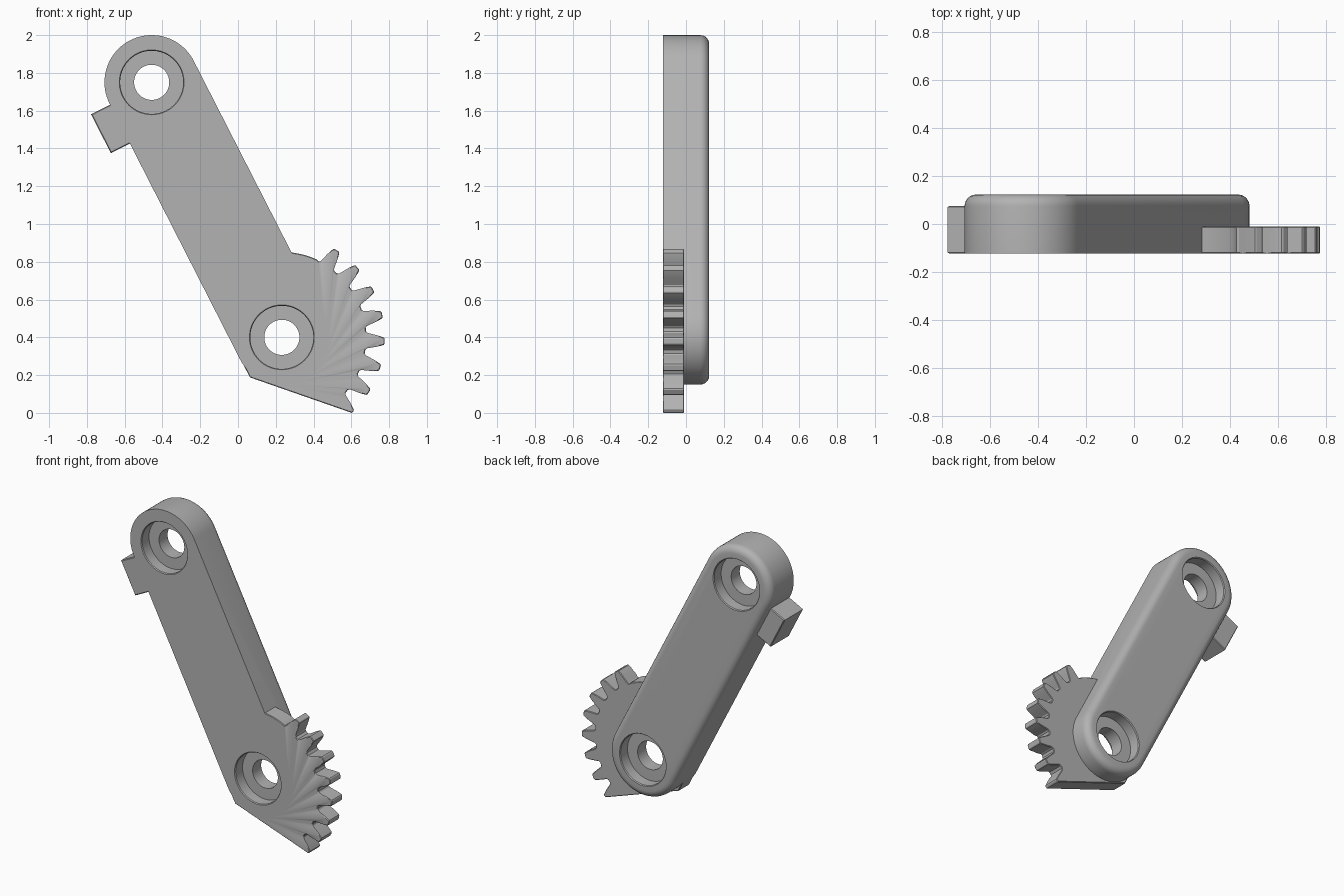
import bpy, bmesh
from math import pi, cos, sin, radians, atan2
from mathutils import Vector, Matrix

cube = bpy.data.objects.get("Cube")
if cube:
    bpy.data.objects.remove(cube, do_unlink=True)

steel = bpy.data.materials.new("satin grey")
steel.use_nodes = True
GREY = (0.45, 0.45, 0.45, 1)
steel.diffuse_color = GREY
steel.node_tree.nodes["Principled BSDF"].inputs["Base Color"].default_value = GREY

# Pivot centres in the x-z plane, and the arm's own axes
TOP = Vector((-0.457, 1.75))
LOW = Vector((0.232, 0.40))
ALONG = (LOW - TOP).normalized()
SIDE = Vector((ALONG.y, -ALONG.x))
FRONT, BACK = -0.123, 0.123
RADIUS = 0.25


def polar(centre, r, angle):
    return centre + Vector((cos(angle), sin(angle))) * r


def arc(centre, r, start, end, steps):
    return [polar(centre, r, start + (end - start) * i / steps) for i in range(steps + 1)]


def make_object(name, bm):
    bmesh.ops.recalc_face_normals(bm, faces=bm.faces)
    mesh = bpy.data.meshes.new(name)
    bm.to_mesh(mesh)
    bm.free()
    mesh.materials.append(steel)
    obj = bpy.data.objects.new(name, mesh)
    bpy.context.collection.objects.link(obj)
    return obj


def slab(name, outline, y0, y1, front_bevel=0, back_bevel=0, segments=1):
    """Extrude an x-z outline from y0 to y1 and round its rims."""
    bm = bmesh.new()
    face = bm.faces.new([bm.verts.new((p.x, y0, p.y)) for p in outline])
    out = bmesh.ops.extrude_face_region(bm, geom=[face])
    for v in out["geom"]:
        if isinstance(v, bmesh.types.BMVert):
            v.co.y = y1
    for y, width in ((y0, front_bevel), (y1, back_bevel)):
        if width:
            rim = [e for e in bm.edges if all(abs(v.co.y - y) < 1e-5 for v in e.verts)]
            bmesh.ops.bevel(bm, geom=rim, offset=width, offset_type='OFFSET',
                            segments=segments, profile=0.5, affect='EDGES')
    return make_object(name, bm)


def bore_cutter(name, centre):
    """Stepped round cutter: a counterbore on each side, a narrow hole between."""
    half = [(0.181, 0.135), (0.167, 0.117), (0.167, 0.045), (0.093, 0.045)]
    profile = [(0, -0.135)] + [(r, -y) for r, y in half]
    profile += [(r, y) for r, y in reversed(half)] + [(0, 0.135)]
    bm = bmesh.new()
    verts = [bm.verts.new((centre.x + r, y, centre.y)) for r, y in profile]
    edges = [bm.edges.new(pair) for pair in zip(verts, verts[1:])]
    bmesh.ops.spin(bm, geom=verts + edges, cent=(centre.x, 0, centre.y),
                   axis=(0, 1, 0), angle=2 * pi, steps=64)
    bmesh.ops.remove_doubles(bm, verts=bm.verts, dist=1e-5)
    return make_object(name, bm)


def combine(target, tool, operation):
    mod = target.modifiers.new(operation.lower(), 'BOOLEAN')
    mod.operation, mod.object, mod.solver = operation, tool, 'EXACT'
    tool.hide_render = True
    bpy.context.view_layer.objects.active = target
    bpy.ops.object.modifier_apply(modifier=mod.name)
    bpy.data.objects.remove(tool, do_unlink=True)


# Arm: a long slab with round ends and a soft back rim
heading = atan2(SIDE.y, SIDE.x)
outline = arc(TOP, RADIUS, heading, heading - pi, 40)
outline += arc(LOW, RADIUS, heading - pi, heading - 2 * pi, 40)
arm = slab("lever_arm", outline, FRONT, BACK, 0, 0.048, 6)

# Stop tab on the side near the upper pivot
tab_points = [TOP + ALONG * u + SIDE * v
              for u, v in ((0.005, 0.1), (0.005, 0.363), (0.236, 0.363), (0.236, 0.1))]
tab = slab("stop_tab", tab_points, FRONT, 0.075, 0.005, 0.005)

# Toothed sector: plain arc, seven whole teeth and a cut-off last tooth
PITCH = 15
FLANK = [(0.447, 6.3), (0.454, 5.2), (0.475, 4.4), (0.50, 3.6), (0.525, 2.7), (0.541, 2.0), (0.545, 1.3)]
sector = [LOW - SIDE * 0.247 - ALONG * 0.45, LOW + SIDE * 0.247 - ALONG * 0.1]
sector = [LOW + SIDE * 0.1 - ALONG * 0.3, LOW + SIDE * 0.247 - ALONG * 0.1,
          LOW + SIDE * 0.247 + ALONG * 0.112]
for i in range(8):
    middle = -47.2 + PITCH * i
    if i == 0:
        sector.append(polar(LOW, 0.545, radians(middle)))
    else:
        sector += [polar(LOW, r, radians(middle - a)) for r, a in FLANK]
    sector += [polar(LOW, r, radians(middle + a)) for r, a in reversed(FLANK)]
sector += arc(LOW, 0.452, radians(66), radians(83.6), 8)
sector.append(LOW - SIDE * 0.1 - ALONG * 0.35)
gear = slab("gear_sector", sector, FRONT, -0.01, 0.004, 0.004)

# Join the parts and drill both pivots
combine(arm, tab, 'UNION')
combine(arm, gear, 'UNION')
for label, centre in (("upper", TOP), ("lower", LOW)):
    combine(arm, bore_cutter(label + "_bore_cutter", centre), 'DIFFERENCE')

arm.name = "geared_lever"
bpy.ops.object.select_all(action='DESELECT')
arm.select_set(True)
bpy.context.view_layer.objects.active = arm
bpy.ops.object.shade_smooth_by_angle(angle=radians(32))
